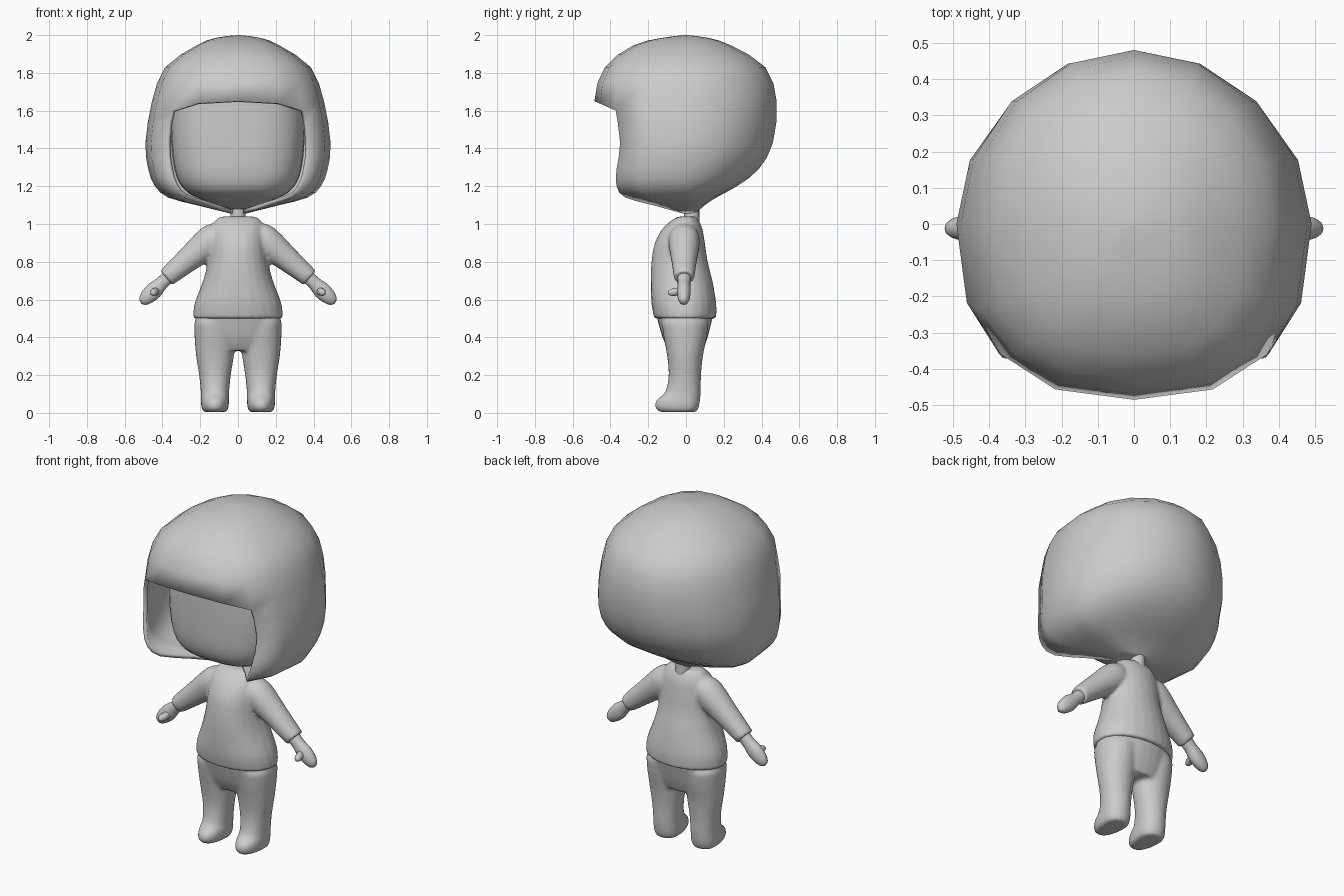
import bpy, bmesh, math
from mathutils import Vector, Matrix

if "Cube" in bpy.data.objects:
    bpy.data.objects.remove(bpy.data.objects["Cube"], do_unlink=True)

GREY = (0.6, 0.6, 0.6, 1)
grey = bpy.data.materials.new("plain grey")
grey.use_nodes = True
grey.diffuse_color = GREY
grey.node_tree.nodes["Principled BSDF"].inputs["Base Color"].default_value = GREY


def finish(bm, name, angle=60):
    bmesh.ops.recalc_face_normals(bm, faces=bm.faces)
    mesh = bpy.data.meshes.new(name)
    bm.to_mesh(mesh)
    bm.free()
    mesh.materials.append(grey)
    obj = bpy.data.objects.new(name, mesh)
    bpy.context.collection.objects.link(obj)
    bpy.ops.object.select_all(action='DESELECT')
    obj.select_set(True)
    bpy.context.view_layer.objects.active = obj
    bpy.ops.object.shade_smooth_by_angle(angle=math.radians(angle))
    return obj


def spline(rows, steps):
    """Catmull-Rom interpolation of profile rows."""
    rows = [Vector(r) for r in rows]
    out = []
    for i in range(len(rows) - 1):
        a, b, c, d = rows[max(i - 1, 0)], rows[i], rows[i + 1], rows[min(i + 2, len(rows) - 1)]
        for s in range(steps):
            t = s / steps
            out.append(b + (c - a) * t / 2 + (a * 2 - b * 5 + c * 4 - d) * t * t / 2
                       + (b * 3 - a - c * 3 + d) * t ** 3 / 2)
    return out + [rows[-1]]


def loft(bm, rows, sides=24, steps=3, front_power=2.2, back_power=2.0, cx=0, place=None, caps=True):
    """Rows are (height, half width, front depth, back depth); returns rings."""
    rings = []
    for z, w, f, b in spline(rows, steps):
        ring = []
        for k in range(sides):
            a = math.tau * k / sides
            s, c = math.sin(a), math.cos(a)
            p = 2 / (back_power if c > 0 else front_power)
            x = math.copysign(abs(s) ** p, s) * w
            y = math.copysign(abs(c) ** p, c) * (b if c > 0 else f)
            v = Vector((cx + x, y, z))
            ring.append(bm.verts.new(place @ v if place else v))
        rings.append(ring)
    for lo, hi in zip(rings, rings[1:]):
        for k in range(sides):
            n = (k + 1) % sides
            bm.faces.new((lo[k], lo[n], hi[n], hi[k]))
    if caps:
        bm.faces.new(rings[0])
        bm.faces.new(rings[-1])
    return rings


def along(start, end):
    """Matrix that lays the height axis from start towards end."""
    d = Vector(end) - Vector(start)
    return Matrix.Translation(start) @ d.to_track_quat('Z', 'Y').to_matrix().to_4x4()


def mirror(obj):
    mod = obj.modifiers.new("mirror", 'MIRROR')
    mod.use_mirror_merge = False


def blend(obj, voxel, rounds):
    mod = obj.modifiers.new("fuse", 'REMESH')
    mod.mode = 'VOXEL'
    mod.voxel_size = voxel
    mod.use_smooth_shade = True
    mod = obj.modifiers.new("soften", 'SMOOTH')
    mod.factor = 0.5
    mod.iterations = rounds


# Hair: faceted cap, open over the face
bm = bmesh.new()
rows = [(2.0, .01, .01, .01), (1.985, .12, .13, .12), (1.945, .22, .28, .24), (1.83, .385, .43, .42),
        (1.65, .455, .485, .48), (1.43, .49, .455, .46), (1.29, .475, .48, .385), (1.2, .44, .48, .27),
        (1.14, .37, .42, .16), (1.1, .22, .23, .1), (1.055, .04, .02, .05)]
rings = loft(bm, rows, sides=16, steps=2, front_power=2.6, caps=False)
bm.faces.new(rings[0])
brow = 8
for k, drop in ((6, .05), (7, .012), (9, .012), (10, .05)):
    rings[brow][k].co.z -= drop
opening = {v for ring in rings[brow:] for v in ring[6:11]}
bmesh.ops.delete(bm, geom=[f for f in bm.faces if all(v in opening for v in f.verts)], context='FACES')
bmesh.ops.delete(bm, geom=[v for v in bm.verts if not v.link_faces], context='VERTS')
hair = finish(bm, "hair")
shell = hair.modifiers.new("thickness", 'SOLIDIFY')
shell.thickness = 0.022
shell.offset = -1

# Head inside the hair
bm = bmesh.new()
loft(bm, [(1.08, .05, .02, .06), (1.13, .19, .17, .1), (1.17, .27, .26, .15), (1.25, .325, .3, .25),
          (1.4, .35, .31, .36), (1.6, .35, .31, .42), (1.75, .31, .3, .36), (1.85, .2, .2, .25)],
     sides=32, front_power=2.8)
finish(bm, "head")

# Neck
bm = bmesh.new()
bmesh.ops.create_cone(bm, segments=16, radius1=.042, radius2=.04, depth=.16, cap_ends=True,
                      matrix=Matrix.Translation((0, .03, 1.04)))
finish(bm, "neck")

# Shirt: torso and both sleeves fused
bm = bmesh.new()
loft(bm, [(.5, .238, .168, .16), (.58, .23, .183, .16), (.7, .185, .187, .14), (.8, .16, .183, .115),
          (.9, .15, .165, .1), (.98, .14, .12, .085), (1.03, .11, .06, .06), (1.04, .07, .03, .05)])
SHOULDER, WRIST = Vector((.11, -.01, .94)), Vector((.38, -.01, .715))
reach = (WRIST - SHOULDER).length
for side in (1, -1):
    place = Matrix.Diagonal((side, 1, 1, 1)) @ along(SHOULDER, WRIST)
    loft(bm, [(-.03, .06, .06, .06), (.04, .083, .083, .083), (.2, .068, .066, .066),
              (reach, .054, .05, .05)], place=place)
blend(finish(bm, "shirt"), .011, 4)

# Trousers: hips and both legs fused, with feet
bm = bmesh.new()
loft(bm, [(.33, .18, .09, .09), (.4, .215, .125, .115), (.52, .228, .158, .145)])
for side in (1, -1):
    loft(bm, [(.005, .06, .14, .055), (.03, .072, .165, .068), (.07, .075, .155, .075), (.11, .075, .11, .078),
              (.2, .084, .092, .08), (.3, .1, .1, .09), (.4, .108, .118, .11), (.48, .11, .13, .12)],
         cx=side * .122)
blend(finish(bm, "trousers"), .011, 5)

# Hands with thumbs
bm = bmesh.new()
loft(bm, [(-.03, .036, .036, .036), (.03, .034, .036, .036), (.08, .036, .045, .045), (.13, .033, .04, .04),
          (.165, .022, .026, .026), (.178, .006, .008, .008)], sides=16, place=along((.385, -.01, .705), (.505, -.012, .59)))
loft(bm, [(0, .02, .02, .02), (.04, .02, .02, .02), (.062, .013, .013, .013), (.068, .004, .004, .004)],
     sides=12, place=along((.435, -.03, .645), (.45, -.09, .635)))
mirror(finish(bm, "hands"))
